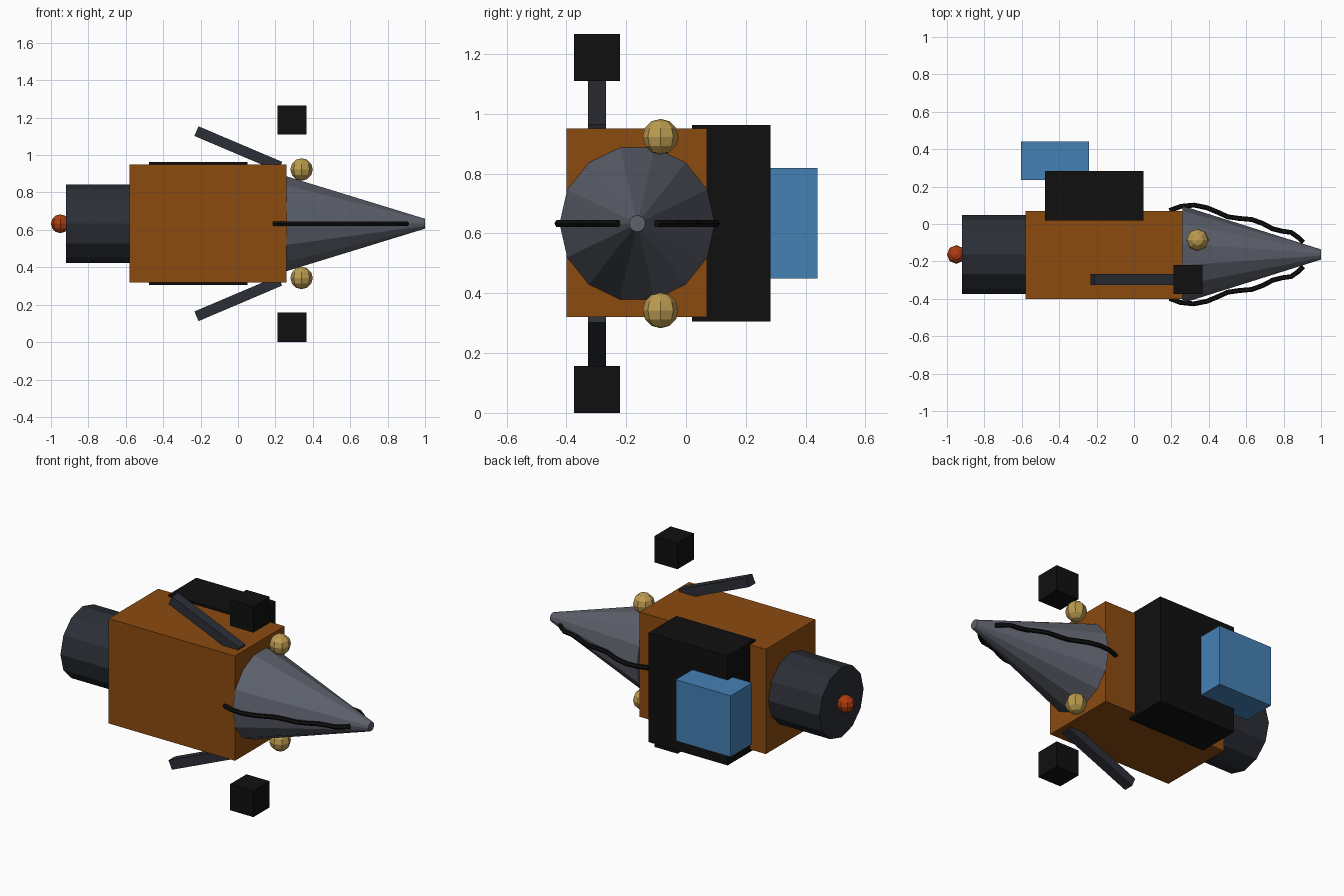
import bpy
from math import pi, atan2, hypot
from mathutils import Matrix

if "Cube" in bpy.data.objects:
    bpy.data.objects.remove(bpy.data.objects["Cube"])

AXIS_Y, AXIS_Z = -0.163, 0.633   # drill axis


def material(name, rgb):
    m = bpy.data.materials.new(name)
    m.diffuse_color = (*rgb, 1)
    m.use_nodes = True
    m.node_tree.nodes["Principled BSDF"].inputs["Base Color"].default_value = m.diffuse_color
    return m


ORANGE = material("orange", (0.26, 0.07, 0.005))
BLACK = material("black", (0.005, 0.005, 0.005))
DARK = material("dark_steel", (0.025, 0.028, 0.038))
STEEL = material("steel", (0.11, 0.12, 0.15))
GOLD = material("gold", (0.5, 0.33, 0.08))
RED = material("red", (0.42, 0.045, 0.005))
BLUE = material("blue", (0.06, 0.22, 0.46))


def finish(name, mat):
    ob = bpy.context.object
    ob.name = name
    ob.data.materials.append(mat)
    return ob


def box(name, mat, lo, hi):
    bpy.ops.mesh.primitive_cube_add(size=1)
    ob = finish(name, mat)
    ob.data.transform(Matrix.Diagonal([b - a for a, b in zip(lo, hi)] + [1]))
    ob.location = [(a + b) / 2 for a, b in zip(lo, hi)]
    return ob


def frustum(name, mat, sides, x0, x1, r0, r1):
    # round part along the drill axis, a corner pointing to +y
    bpy.ops.mesh.primitive_cone_add(vertices=sides, radius1=r0, radius2=r1, depth=x1 - x0)
    ob = finish(name, mat)
    ob.data.transform(Matrix.Rotation(pi / 2, 4, 'Y'))
    ob.location = ((x0 + x1) / 2, AXIS_Y, AXIS_Z)
    return ob


def ball(name, mat, loc, r):
    bpy.ops.mesh.primitive_uv_sphere_add(segments=8, ring_count=6, radius=r, location=loc)
    return finish(name, mat)


# hull, cabin, window
box("body", ORANGE, (-0.58, -0.40, 0.32), (0.26, 0.07, 0.95))
box("cabin", BLACK, (-0.475, 0.02, 0.305), (0.05, 0.283, 0.963))
box("window", BLUE, (-0.605, 0.235, 0.45), (-0.24, 0.44, 0.818))

# engine, exhaust glow, drill
frustum("engine", DARK, 12, -0.92, -0.58, 0.21, 0.21)
ball("exhaust", RED, (-0.95, AXIS_Y, AXIS_Z), 0.05)
frustum("drill", STEEL, 14, 0.26, 1.0, 0.26, 0.027)

# wavy cutting ridges on both sides of the drill: (x, distance from axis)
ridge = [(0.19, 0.235), (0.25, 0.257), (0.32, 0.264), (0.39, 0.25), (0.45, 0.225),
         (0.50, 0.202), (0.56, 0.193), (0.63, 0.187), (0.69, 0.165), (0.74, 0.138),
         (0.79, 0.125), (0.84, 0.118), (0.88, 0.09), (0.905, 0.065)]
for side, sign in (("left", 1), ("right", -1)):
    cu = bpy.data.curves.new(side + "_ridge", 'CURVE')
    cu.dimensions = '3D'
    cu.bevel_depth = 0.013
    cu.bevel_resolution = 1
    cu.use_fill_caps = True
    sp = cu.splines.new('POLY')
    sp.points.add(len(ridge) - 1)
    for p, (x, r) in zip(sp.points, ridge):
        p.co = (x, AXIS_Y + sign * r, AXIS_Z, 1)
    sp.use_smooth = False
    cu.materials.append(BLACK)
    bpy.context.collection.objects.link(bpy.data.objects.new(side + "_ridge", cu))

# lamps, struts and feet, mirrored about the drill axis in z
for side, s in (("upper", 1), ("lower", -1)):
    ball(side + "_lamp", GOLD, (0.34, -0.085, AXIS_Z + s * 0.29), 0.06)

    (xa, za), (xb, zb) = (-0.222, 0.495), (0.225, 0.305)
    half = hypot(xb - xa, zb - za) / 2
    strut = box(side + "_strut", DARK, (-half, -0.03, -0.028), (half, 0.03, 0.028))
    strut.location = ((xa + xb) / 2, -0.297, AXIS_Z + s * (za + zb) / 2)
    strut.rotation_euler.y = s * atan2(za - zb, xb - xa)

    z = sorted((AXIS_Z + s * 0.476, AXIS_Z + s * 0.633))
    box(side + "_foot", BLACK, (0.21, -0.375, z[0]), (0.365, -0.22, z[1]))
